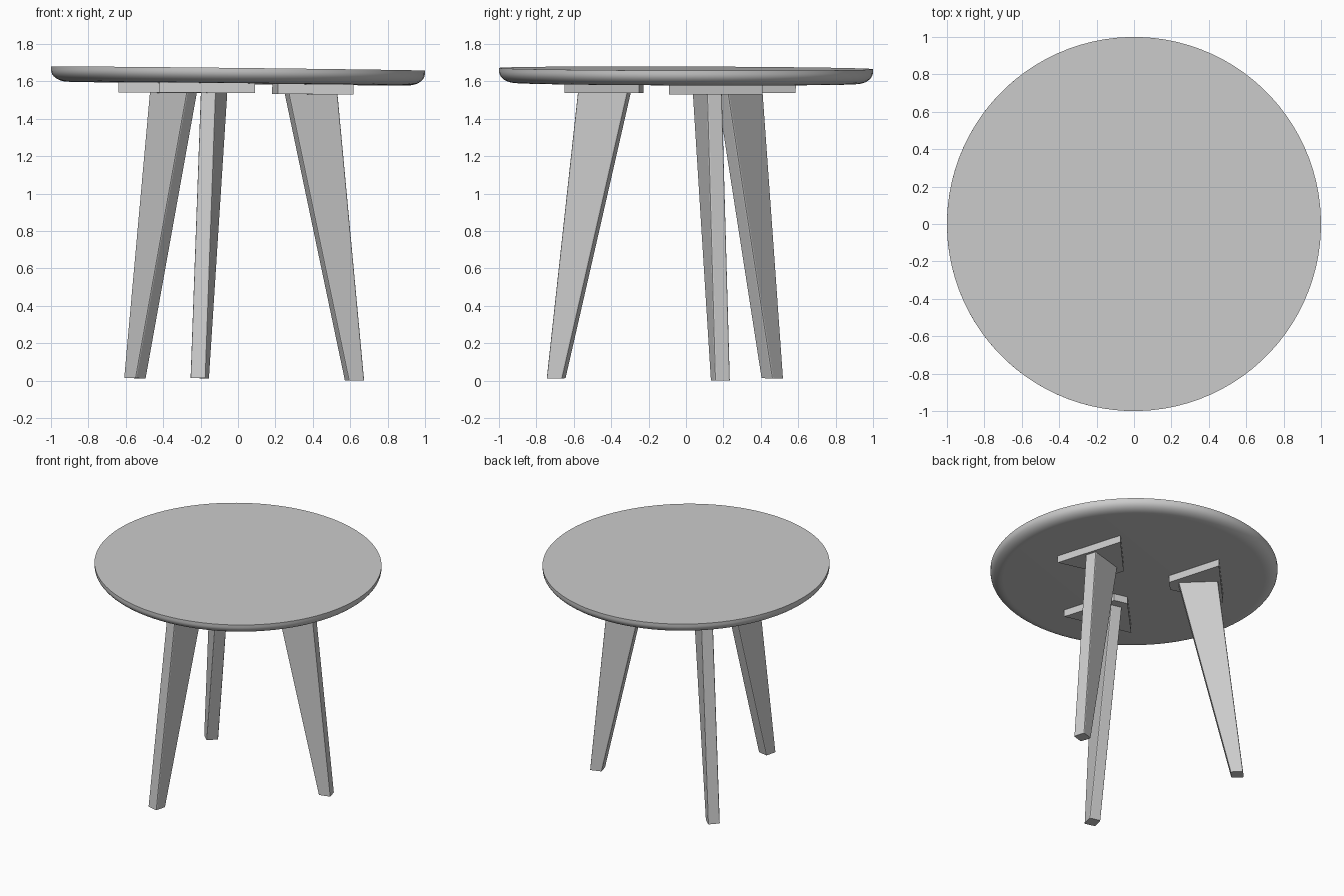
import bpy, bmesh, math
from mathutils import Matrix

if "Cube" in bpy.data.objects:
    bpy.data.objects.remove(bpy.data.objects["Cube"])

# Whole table leans very slightly towards one leg (local +x)
FRAME = (Matrix.Translation((0, 0, 1.668))
         @ Matrix.Rotation(math.radians(16.7), 4, 'Z')
         @ Matrix.Rotation(0.0115, 4, 'Y'))


def finish(name, bm, matrix):
    bmesh.ops.recalc_face_normals(bm, faces=bm.faces)
    mesh = bpy.data.meshes.new(name)
    bm.to_mesh(mesh)
    bm.free()
    mesh.transform(matrix)
    obj = bpy.data.objects.new(name, mesh)
    bpy.context.collection.objects.link(obj)
    return obj


def loft(lower, upper):
    """Solid between two matching closed loops."""
    bm = bmesh.new()
    a = [bm.verts.new(p) for p in lower]
    b = [bm.verts.new(p) for p in upper]
    n = len(a)
    bm.faces.new(a)
    bm.faces.new(b)
    for i in range(n):
        j = (i + 1) % n
        bm.faces.new((a[i], a[j], b[j], b[i]))
    return bm


def rect(r0, r1, half, z):
    return [(r0, -half, z), (r1, -half, z), (r1, half, z), (r0, half, z)]


# Round top: sharp upper rim, rounded underside edge
SIDES = 96
profile = [(1.0, 0), (1.0, -0.018)]
for k in range(1, 9):
    t = math.radians(90 * k / 8)
    profile.append((0.91 + 0.09 * math.cos(t), -0.018 - 0.062 * math.sin(t)))
bm = bmesh.new()
rings = [[bm.verts.new((r * math.cos(math.tau * i / SIDES),
                        r * math.sin(math.tau * i / SIDES), z))
          for i in range(SIDES)] for r, z in profile]
for upper, lower in zip(rings, rings[1:]):
    for i in range(SIDES):
        j = (i + 1) % SIDES
        bm.faces.new((upper[i], lower[i], lower[j], upper[j]))
bm.faces.new(rings[0])
bm.faces.new(rings[-1])
top = finish("table_top", bm, FRAME)
bpy.context.view_layer.objects.active = top
top.select_set(True)
bpy.ops.object.shade_smooth_by_angle(angle=math.radians(35))

# Three mounting plates and tapered legs around an offset centre
for n in range(3):
    m = (FRAME @ Matrix.Translation((-0.028, -0.003, 0))
         @ Matrix.Rotation(math.tau * n / 3, 4, 'Z'))

    # Plate: triangle with its inner tip cut off
    outline = [(0.235, -0.052), (0.594, -0.262), (0.594, 0.262), (0.235, 0.052)]
    finish(f"mounting_plate_{n + 1}",
           loft([(x, y, -0.133) for x, y in outline],
                [(x, y, -0.079) for x, y in outline]), m)

    # Leg: splayed board, narrower at the foot, long edges eased
    bm = loft(rect(0.653, 0.74, 0.042, -1.66), rect(0.30, 0.574, 0.042, -0.132))
    long_edges = [e for e in bm.edges if e.calc_length() > 1]
    bmesh.ops.bevel(bm, geom=long_edges, offset=0.008, segments=2,
                    profile=0.5, affect='EDGES')
    finish(f"leg_{n + 1}", bm, m)
